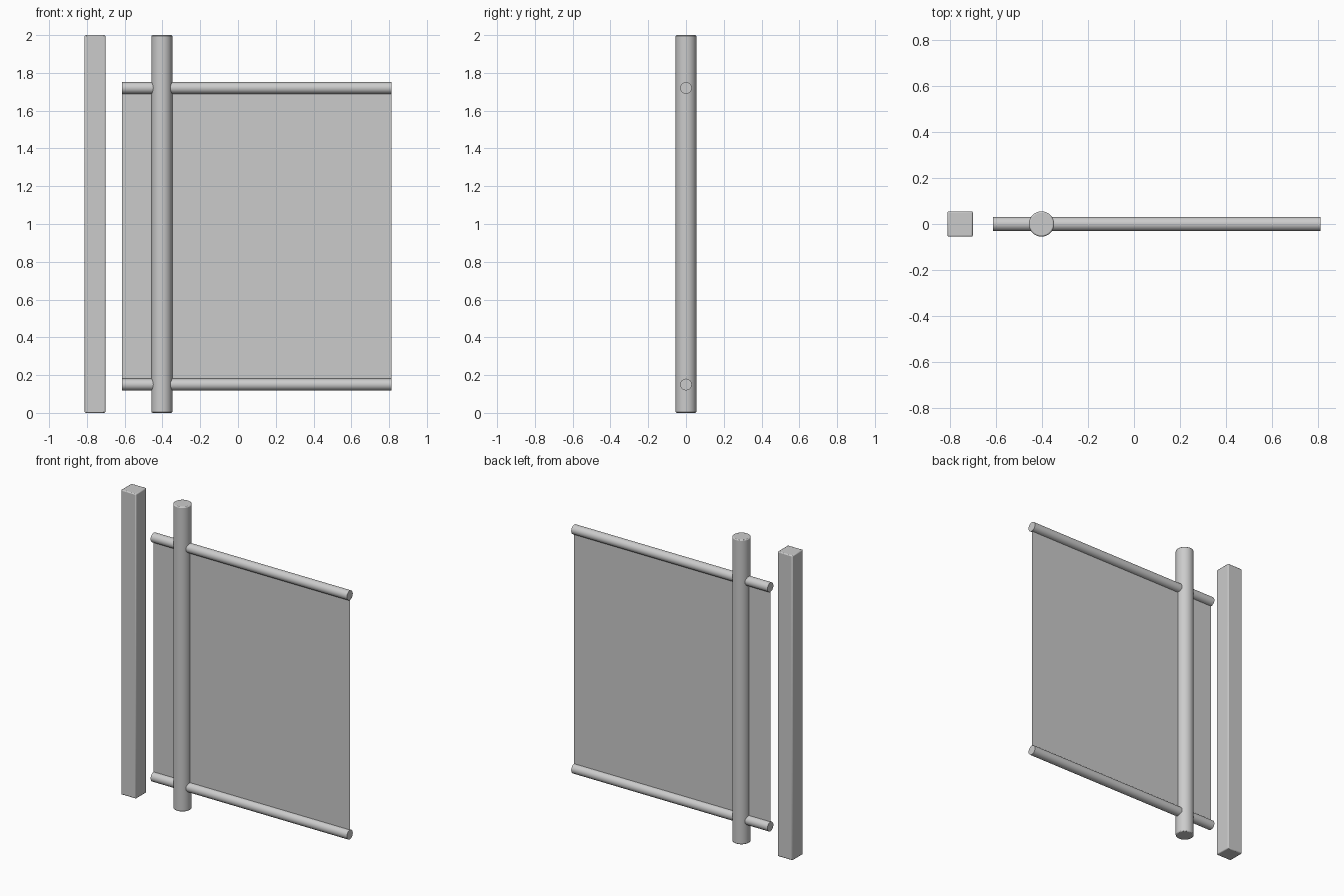
import bpy
from math import pi

if "Cube" in bpy.data.objects:
    bpy.data.objects.remove(bpy.data.objects["Cube"])


def finish(obj, name, bevel=0.0):
    obj.name = name
    if bevel:
        mod = obj.modifiers.new("soft_edges", 'BEVEL')
        mod.width = bevel
        mod.segments = 2
        mod.limit_method = 'ANGLE'
        mod.angle_limit = pi / 4
    bpy.ops.object.shade_smooth_by_angle(angle=pi / 5)
    return obj


def cylinder(name, radius, length, location, rotation=(0, 0, 0), sides=32, bevel=0.0):
    bpy.ops.mesh.primitive_cylinder_add(vertices=sides, radius=radius, depth=length,
                                        location=location, rotation=rotation)
    return finish(bpy.context.object, name, bevel)


# Square gate post
bpy.ops.mesh.primitive_cube_add(size=1, location=(-0.757, 0, 1))
square_post = bpy.context.object
square_post.scale = (0.11, 0.11, 2)
bpy.ops.object.transform_apply(location=False, rotation=False, scale=True)
finish(square_post, "square_post", 0.006)

# Round post that the rails pass through
cylinder("round_post", 0.055, 2, (-0.403, 0, 1), bevel=0.006)

# Horizontal rails
X0, X1 = -0.613, 0.812
MID, SPAN = (X0 + X1) / 2, X1 - X0
LOW, HIGH = 0.15, 1.72
for name, z in (("bottom_rail", LOW), ("top_rail", HIGH)):
    cylinder(name, 0.031, SPAN, (MID, 0, z), (0, pi / 2, 0), sides=16)

# Thin sheet stretched between the rails
bpy.ops.mesh.primitive_plane_add(size=1, location=(MID, 0, (LOW + HIGH) / 2),
                                 rotation=(pi / 2, 0, 0))
panel = bpy.context.object
panel.name = "panel"
panel.scale = (SPAN, HIGH - LOW, 1)
